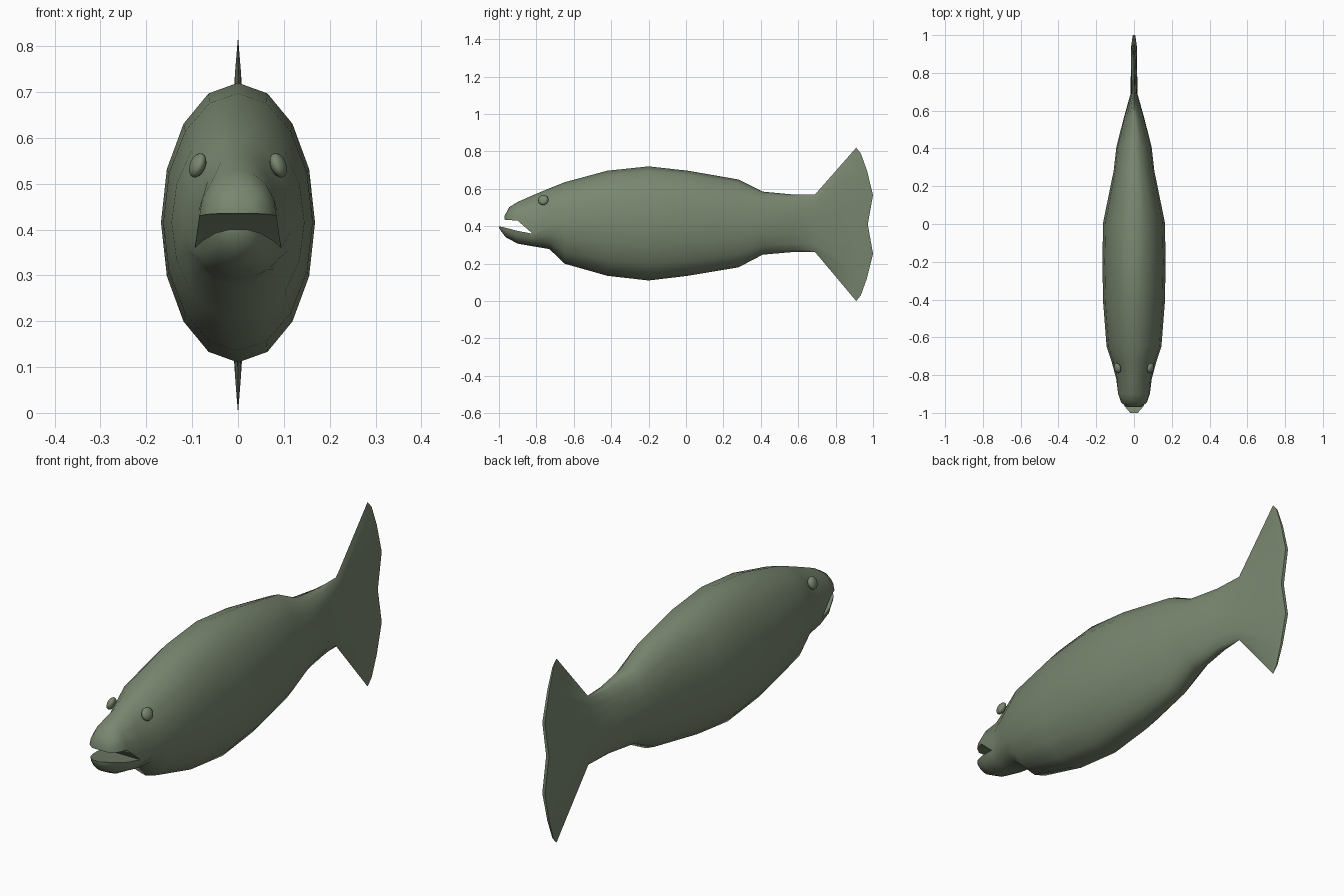
import bpy, bmesh
from math import sin, cos, pi, radians

if "Cube" in bpy.data.objects:
    bpy.data.objects.remove(bpy.data.objects["Cube"])

mat = bpy.data.materials.new("scales_green")
mat.diffuse_color = (0.19, 0.24, 0.16, 1)
mat.use_nodes = True
mat.node_tree.nodes["Principled BSDF"].inputs["Base Color"].default_value = mat.diffuse_color
N = 16


def ring(y, top, mid, bot, hw, idx=range(N)):
    """Points of an oval section with separate top and bottom heights."""
    pts = []
    for i in idx:
        a = 2 * pi * i / N
        s = sin(a)
        pts.append((hw * cos(a), y, mid + s * ((top - mid) if s > 0 else (mid - bot))))
    return pts


def loft(bm, rings, cap_end=True):
    """Bridge the rings and close the last one with strips across x."""
    vs = [[bm.verts.new(p) for p in r] for r in rings]
    n = len(vs[0])
    for a, b in zip(vs, vs[1:]):
        for i in range(n):
            j = (i + 1) % n
            bm.faces.new((a[i], a[j], b[j], b[i]))
    if cap_end:
        e = vs[-1]
        for j in (range(-4, 4) if n == N else range(4)):
            quad = [e[j % n], e[(j + 1) % n], e[(7 - j) % n], e[(8 - j) % n]]
            quad = list(dict.fromkeys(quad))
            bm.faces.new(quad)


def finish(bm, name, angle):
    bmesh.ops.recalc_face_normals(bm, faces=bm.faces)
    me = bpy.data.meshes.new(name)
    bm.to_mesh(me)
    bm.free()
    me.materials.append(mat)
    ob = bpy.data.objects.new(name, me)
    bpy.context.collection.objects.link(ob)
    bpy.ops.object.select_all(action='DESELECT')
    ob.select_set(True)
    bpy.context.view_layer.objects.active = ob
    bpy.ops.object.shade_smooth_by_angle(angle=radians(angle))
    return ob


bm = bmesh.new()

# Trunk from the mouth corner to the tail root: y, top, mid, bottom, half width
trunk = [
    (-0.82, .565, .36, .293, .094),
    (-0.73, .603, .40, .278, .118),
    (-0.65, .635, .415, .20, .145),
    (-0.42, .697, .415, .135, .163),
    (-0.20, .72, .415, .11, .168),
    (0.01, .697, .415, .135, .163),
    (0.28, .65, .415, .18, .108),
    (0.41, .585, .415, .248, .093),
    (0.57, .57, .415, .262, .052),
    (0.69, .57, .415, .262, .018),
]
rings = [ring(*t) for t in trunk]

# Tail fin: blend from the root to a notched trailing edge
edge_y = [.972, 1.0, .967, .935, .91]
tail = ring(0, .82, .41, 0, .007)
tail = [(x, edge_y[min(i % 8, 8 - i % 8)], z) for i, (x, y, z) in enumerate(tail)]
root = rings[-1]
blend = [[a + (b - a) * .82 for a, b in zip(p, q)] for p, q in zip(root, tail)]
blend = [(x * .016 / .009, y, z) for x, y, z in blend]
rings += [blend, tail]
loft(bm, rings)

# Upper snout
up = range(9)
loft(bm, [ring(y, t, m, 0, w, up) for y, t, m, w in [
    (-0.82, .565, .36, .094), (-0.90, .53, .43, .084),
    (-0.945, .502, .433, .068), (-0.97, .455, .435, .038)]])

# Lower jaw
low = [8, 9, 10, 11, 12, 13, 14, 15, 0]
loft(bm, [ring(y, 1, m, b, w, low) for y, m, b, w in [
    (-0.82, .36, .293, .094), (-0.90, .375, .307, .078),
    (-0.965, .392, .342, .05), (-1.0, .40, .39, .02)]])

bmesh.ops.remove_doubles(bm, verts=bm.verts, dist=0.0005)
finish(bm, "fish_body", 50)

# Eyes
for side, label in ((1, "right"), (-1, "left")):
    bm = bmesh.new()
    bmesh.ops.create_uvsphere(bm, u_segments=14, v_segments=8, radius=.028)
    eye = finish(bm, "eye_" + label, 60)
    eye.scale = (.6, 1, 1)
    eye.rotation_euler = (0, -side * radians(22), side * radians(-12))
    eye.location = (side * .088, -.763, .54)
